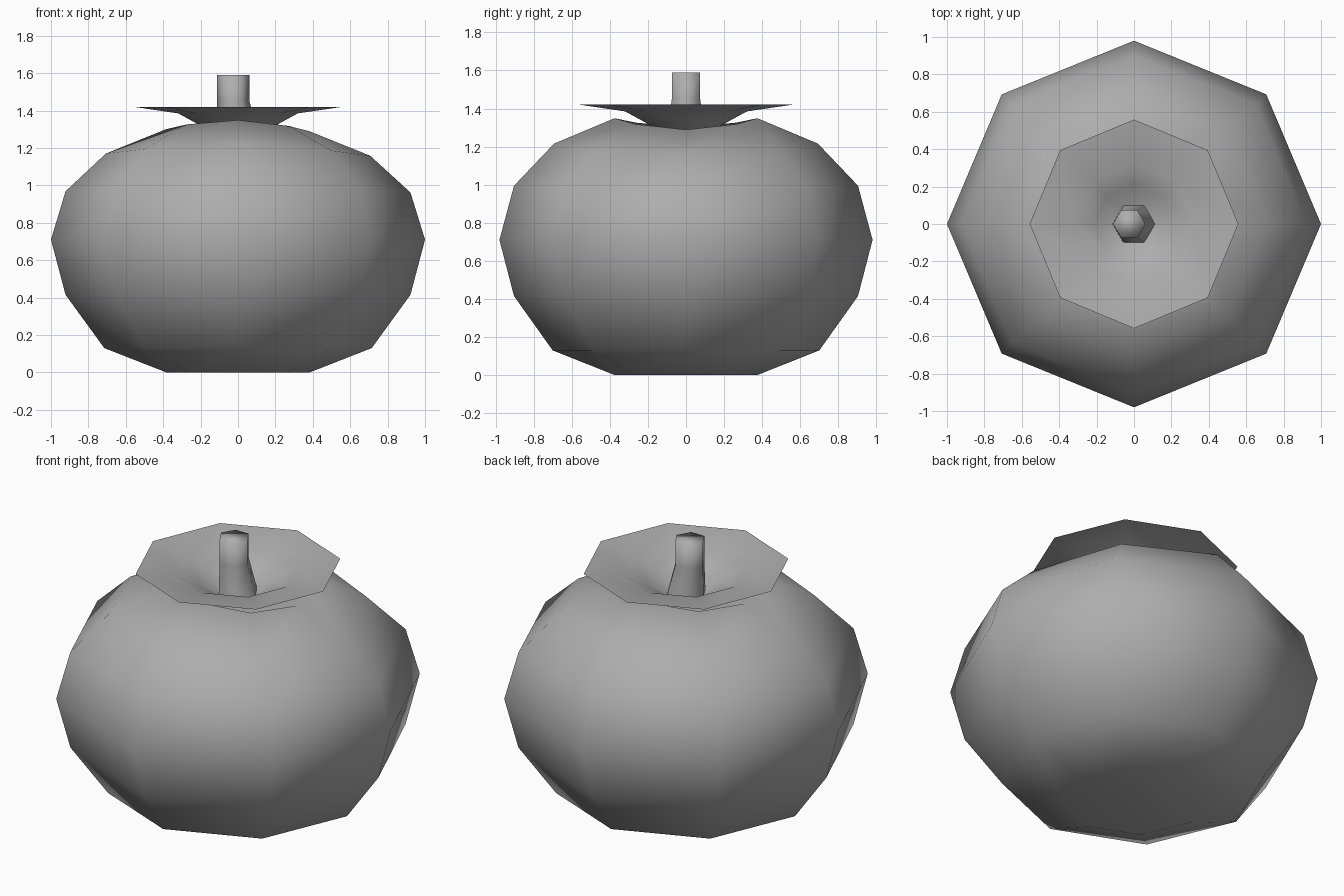
import bpy
import bmesh
from math import cos, sin, pi

cube = bpy.data.objects.get("Cube")
if cube:
    bpy.data.objects.remove(cube, do_unlink=True)

grey = bpy.data.materials.new("warm_grey")
grey.use_nodes = True
grey.diffuse_color = (0.42, 0.42, 0.42, 1)
grey.node_tree.nodes["Principled BSDF"].inputs["Base Color"].default_value = grey.diffuse_color


def lathe(name, sides, rings, bottom=None, top=None, y_scale=1.0, wave=None, cap=False):
    """Skin rings of (radius, z, x offset), with optional poles, a flat cap and a height wave."""
    bm = bmesh.new()
    loops = []
    for radius, z, shift in rings:
        loop = []
        for i in range(sides):
            a = 2 * pi * i / sides
            lift = wave(a, z) if wave else 0
            loop.append(bm.verts.new((shift + radius * cos(a),
                                      radius * sin(a) * y_scale, z + lift)))
        loops.append(loop)
    for low, high in zip(loops, loops[1:]):
        for i in range(sides):
            j = (i + 1) % sides
            bm.faces.new((low[i], low[j], high[j], high[i]))
    for pole, loop, flip in ((bottom, loops[0], True), (top, loops[-1], False)):
        if pole is None:
            continue
        tip = bm.verts.new((0, 0, pole))
        for i in range(sides):
            a, b = loop[i], loop[(i + 1) % sides]
            bm.faces.new((b, a, tip) if flip else (a, b, tip))
    if cap:
        bm.faces.new(loops[-1])
    for face in bm.faces:
        face.smooth = True
    mesh = bpy.data.meshes.new(name)
    bm.to_mesh(mesh)
    bm.free()
    mesh.materials.append(grey)
    obj = bpy.data.objects.new(name, mesh)
    bpy.context.collection.objects.link(obj)
    return obj


def shoulder_wave(angle, z):
    # Shoulders rise toward front and back, and dip slightly to the left
    strength = max(0, min(1, (z - 0.71) / 0.5))
    return strength * (-0.027 * cos(2 * angle) - 0.006 * cos(angle))


# Squat fruit body with dimpled poles
lathe("fruit_body", 8,
      [(0.383, 0.0, 0), (0.715, 0.13, 0), (0.922, 0.415, 0), (1.0, 0.71, 0),
       (0.922, 0.98, 0), (0.707, 1.19, 0), (0.383, 1.322, 0)],
      bottom=0.06, top=1.12, y_scale=0.98, wave=shoulder_wave)

# Thin funnel-shaped leaf collar
lathe("leaf_collar", 8,
      [(0.11, 1.27, 0), (0.21, 1.325, 0), (0.32, 1.385, 0), (0.558, 1.42, 0)][::-1],
      top=1.25).data.flip_normals()
bpy.data.objects["leaf_collar"].data.flip_normals()

# Hexagonal stem, flared at the base and leaning to one side
lathe("stem", 6,
      [(0.115, 1.26, 0), (0.086, 1.45, -0.025), (0.086, 1.59, -0.025)], cap=True)
